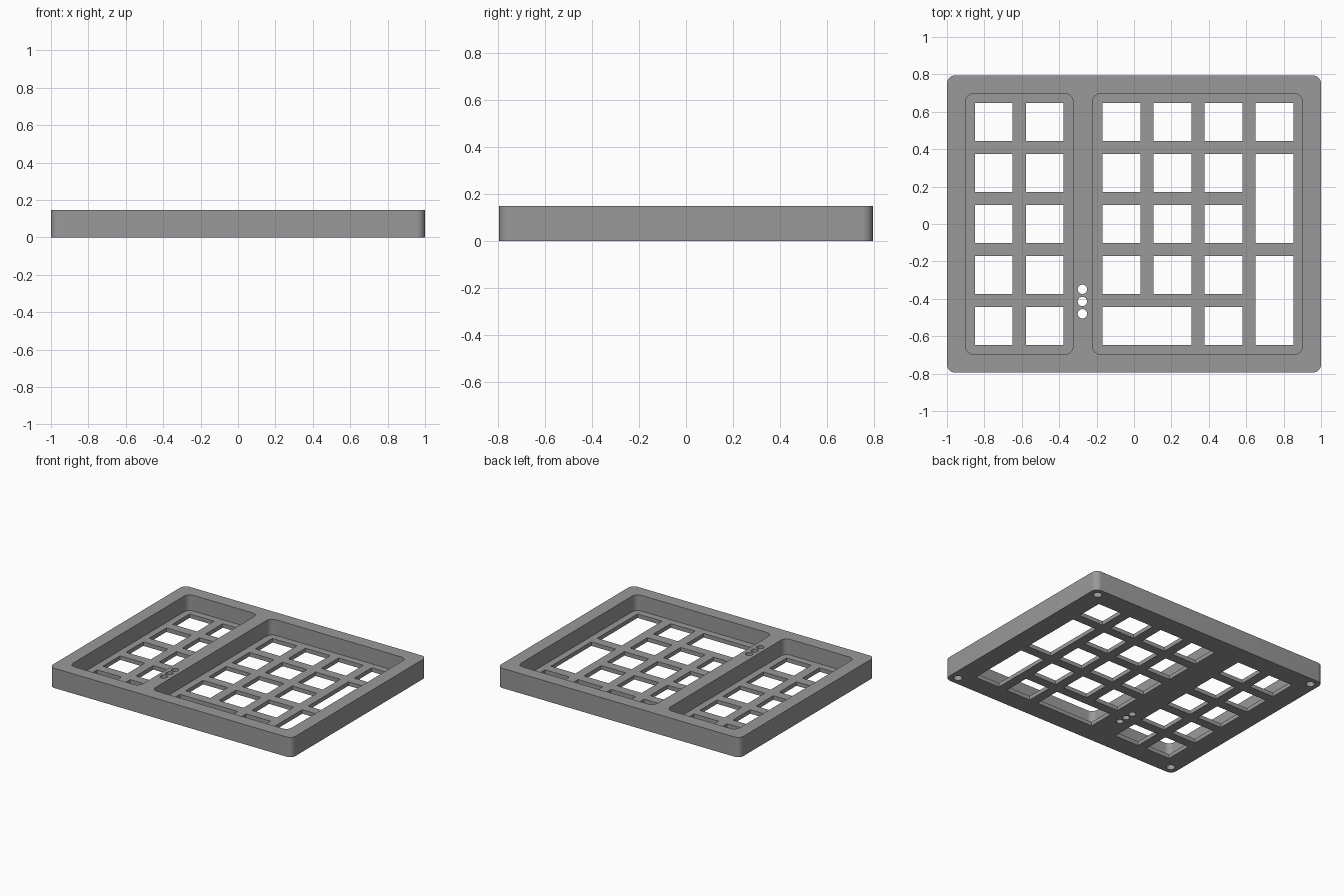
import bpy, bmesh, math

if "Cube" in bpy.data.objects:
    bpy.data.objects.remove(bpy.data.objects["Cube"])

W, D, H = 2.0, 1.59, 0.147     # case size
FLOOR = 0.03                   # thickness of the key plate
PITCH, KEY = 0.2725, 0.2025    # key spacing and opening size


def rounded_rect(x0, x1, y0, y1, r, seg=8):
    """Outline of a rectangle with rounded corners, counter-clockwise."""
    if r == 0:
        return [(x0, y0), (x1, y0), (x1, y1), (x0, y1)]
    corners = [(x1 - r, y1 - r), (x0 + r, y1 - r), (x0 + r, y0 + r), (x1 - r, y0 + r)]
    return [(cx + r * math.cos(a), cy + r * math.sin(a))
            for i, (cx, cy) in enumerate(corners)
            for a in [(i + k / seg) * math.pi / 2 for k in range(seg + 1)]]


def circle(cx, cy, r, n=32):
    return [(cx + r * math.cos(2 * math.pi * i / n), cy + r * math.sin(2 * math.pi * i / n))
            for i in range(n)]


def prisms(name, parts):
    """One object made of upright prisms: (outline, bottom z, top z)."""
    bm = bmesh.new()
    for outline, z0, z1 in parts:
        face = bm.faces.new([bm.verts.new((x, y, z0)) for x, y in outline])
        ext = bmesh.ops.extrude_face_region(bm, geom=[face], use_keep_orig=True)
        for v in ext["geom"]:
            if isinstance(v, bmesh.types.BMVert):
                v.co.z = z1
    bmesh.ops.recalc_face_normals(bm, faces=bm.faces)
    mesh = bpy.data.meshes.new(name)
    bm.to_mesh(mesh)
    bm.free()
    obj = bpy.data.objects.new(name, mesh)
    bpy.context.collection.objects.link(obj)
    return obj


def key_opening(x, row0, w=1, h=1):
    """Opening whose top left key is centred at x in the given row (0 = back)."""
    y = (2 - row0) * PITCH
    k = KEY / 2
    return (rounded_rect(x - k, x + (w - 1) * PITCH + k, y - (h - 1) * PITCH - k, y + k, 0),
            -0.05, FLOOR + 0.03)


# Outer case
case = prisms("keypad_case", [(rounded_rect(-W / 2, W / 2, -D / 2, D / 2, 0.045), 0, H)])

# Two open trays with a divider between them
trays = prisms("tray_cutter", [
    (rounded_rect(x0, x1, -0.698, 0.698, 0.045), FLOOR, H + 0.05)
    for x0, x1 in ((-0.901, -0.326), (-0.222, 0.901))])

# Key openings: left block, number block, and the long keys
left = [-0.75, -0.75 + PITCH]
right = [0.7505 - PITCH * i for i in (3, 2, 1, 0)]
holes = [key_opening(x, r) for x in left for r in range(5)]
holes += [key_opening(x, r) for x in right[:3] for r in range(4)]
holes += [key_opening(right[3], 0), key_opening(right[2], 4),
          key_opening(right[3], 1, h=2), key_opening(right[3], 3, h=2),
          key_opening(right[0], 4, w=2)]

# Indicator light holes through the divider
holes += [(circle(-0.276, y, 0.025), -0.05, H + 0.05) for y in (-0.349, -0.414, -0.48)]

# Blind screw holes under the corners
holes += [(circle(sx * (W / 2 - 0.062), sy * (D / 2 - 0.062), 0.03), -0.05, 0.1)
          for sx in (-1, 1) for sy in (-1, 1)]
openings = prisms("opening_cutter", holes)

# Cut the case, then drop the cutters
for cutter in (trays, openings):
    mod = case.modifiers.new(cutter.name, "BOOLEAN")
    mod.operation = "DIFFERENCE"
    mod.solver = "EXACT"
    mod.object = cutter
    cutter.hide_render = True
bpy.context.view_layer.update()
cut = bpy.data.meshes.new_from_object(case.evaluated_get(bpy.context.evaluated_depsgraph_get()))
case.modifiers.clear()
case.data = cut
for cutter in (trays, openings):
    bpy.data.objects.remove(cutter)

# Single grey colour
grey = bpy.data.materials.new("grey")
grey.diffuse_color = (0.32, 0.32, 0.32, 1)
grey.use_nodes = True
grey.node_tree.nodes["Principled BSDF"].inputs["Base Color"].default_value = grey.diffuse_color
case.data.materials.clear()
case.data.materials.append(grey)

bpy.context.view_layer.objects.active = case
case.select_set(True)
bpy.ops.object.shade_smooth_by_angle(angle=math.radians(30))
